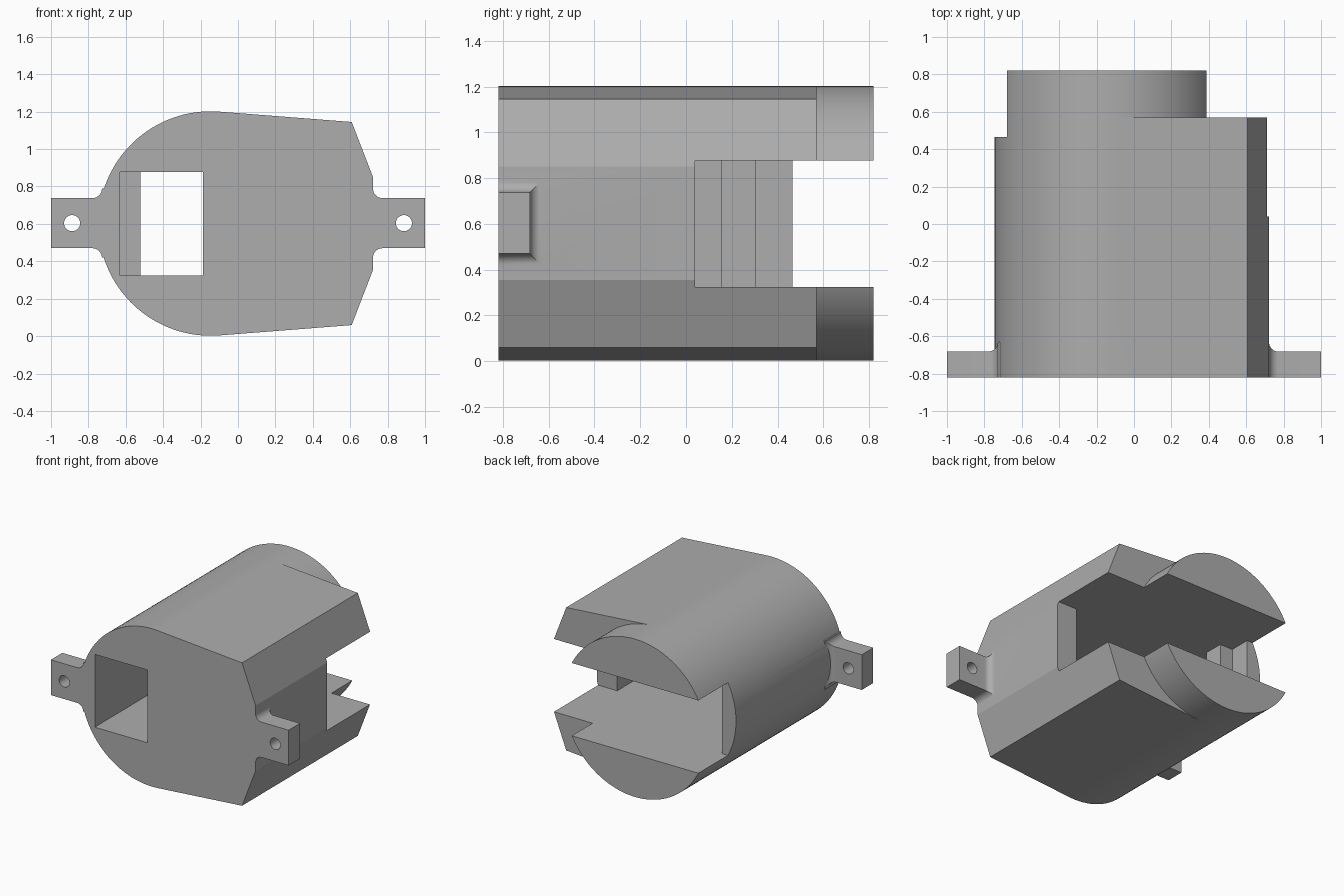
import bpy, bmesh, math

if "Cube" in bpy.data.objects:
    bpy.data.objects.remove(bpy.data.objects["Cube"])

CX, CZ, R = -0.146, 0.602, 0.6           # barrel axis and radius
FRONT, SHOULDER, BACK = -0.82, 0.57, 0.82

grey = bpy.data.materials.new("plain grey")
grey.diffuse_color = (0.42, 0.42, 0.42, 1)
grey.use_nodes = True
grey.node_tree.nodes["Principled BSDF"].inputs["Base Color"].default_value = grey.diffuse_color


def finish(bm, name):
    bmesh.ops.recalc_face_normals(bm, faces=bm.faces[:])
    mesh = bpy.data.meshes.new(name)
    bm.to_mesh(mesh)
    bm.free()
    mesh.materials.append(grey)
    obj = bpy.data.objects.new(name, mesh)
    bpy.context.collection.objects.link(obj)
    return obj


def loft(name, rings):
    """Skin a list of equal-length point rings and cap both ends."""
    bm = bmesh.new()
    vs = [[bm.verts.new(p) for p in ring] for ring in rings]
    n = len(vs[0])
    for a, b in zip(vs, vs[1:]):
        for i in range(n):
            j = (i + 1) % n
            bm.faces.new((a[i], a[j], b[j], b[i]))
    bm.faces.new(vs[0])
    bm.faces.new(vs[-1])
    return finish(bm, name)


def boolean(target, other, operation):
    mod = target.modifiers.new("cut", 'BOOLEAN')
    mod.operation, mod.object, mod.solver = operation, other, 'EXACT'
    bpy.context.view_layer.objects.active = target
    bpy.ops.object.modifier_apply(modifier=mod.name)
    bpy.data.objects.remove(other)


def arc(a0, a1, n):
    return [(CX + R * math.cos(math.radians(a0 + (a1 - a0) * i / n)),
             CZ + R * math.sin(math.radians(a0 + (a1 - a0) * i / n)))
            for i in range(n + 1)]


def build_body():
    """Barrel with a faceted right side that stops at a shoulder."""
    bm = bmesh.new()
    tangent = 85.7
    left = arc(tangent, 360 - tangent, 64)
    right = arc(-tangent, tangent, 56)[1:-1]
    facets = [(0.608, 0.059), (0.722, 0.355), (0.722, 0.85), (0.608, 1.145)]

    def row(points, y):
        return [bm.verts.new((x, y, z)) for x, z in points]

    def skin(a, b):
        for i in range(len(a) - 1):
            bm.faces.new((a[i], a[i + 1], b[i + 1], b[i]))

    l0, l1, l2 = (row(left, y) for y in (FRONT, SHOULDER, BACK))
    f0, f1 = (row(facets, y) for y in (FRONT, SHOULDER))
    r1, r2 = (row(right, y) for y in (SHOULDER, BACK))
    skin(l0, l1)
    skin(l1, l2)
    skin([l0[-1]] + f0 + [l0[0]], [l1[-1]] + f1 + [l1[0]])
    skin([l1[-1]] + r1 + [l1[0]], [l2[-1]] + r2 + [l2[0]])
    bm.faces.new(l0 + f0)                                    # front
    bm.faces.new(l2 + r2)                                    # back
    bm.faces.new([l1[-1]] + f1 + [l1[0]] + r1[::-1])         # shoulder
    return finish(bm, "housing")


def build_ear(side, root):
    """Mounting ear whose root flares into the housing with a fillet."""
    r = 0.05
    stations = [(1.0, 0)]
    for i in range(9):
        a = math.pi / 2 * i / 8
        stations.append((root + r - r * math.sin(a), r - r * math.cos(a)))
    stations.append((0.67, r))
    rings = []
    for x, flare in stations:
        z0, z1, y1 = 0.47 - flare, 0.738 + flare, -0.682 + flare
        rings.append([(side * x, FRONT, z0), (side * x, y1, z0),
                      (side * x, y1, z1), (side * x, FRONT, z1)])
    return loft("mounting_ear", rings)


housing = build_body()

# Mounting ears with screw holes
for side, root in ((1, 0.722), (-1, 0.728)):
    boolean(housing, build_ear(side, root), 'UNION')
    circle = [(side * 0.887 + 0.043 * math.cos(math.tau * i / 32),
               0.604 + 0.043 * math.sin(math.tau * i / 32)) for i in range(32)]
    hole = loft("screw_hole", [[(x, y, z) for x, z in circle] for y in (-1, -0.5)])
    boolean(housing, hole, 'DIFFERENCE')

# Cavity plan: front window, inner chamber, side openings, left wall rib
plan = [(-0.63, -1), (-0.186, -1), (-0.186, -0.68), (0.55, -0.68), (0.55, 0.04),
        (1.5, 0.04), (1.5, 1), (-1.5, 1), (-1.5, 0.465), (-0.63, 0.465),
        (-0.63, 0.305), (-0.522, 0.305), (-0.522, 0.155), (-0.63, 0.155)]
cavity = loft("cavity", [[(x, y, z) for x, y in plan] for z in (0.325, 0.878)])
boolean(housing, cavity, 'DIFFERENCE')

# Smooth the barrel and fillets, keep the edges sharp
bpy.ops.object.select_all(action='DESELECT')
housing.select_set(True)
bpy.context.view_layer.objects.active = housing
bpy.ops.object.shade_smooth_by_angle(angle=math.radians(20))
